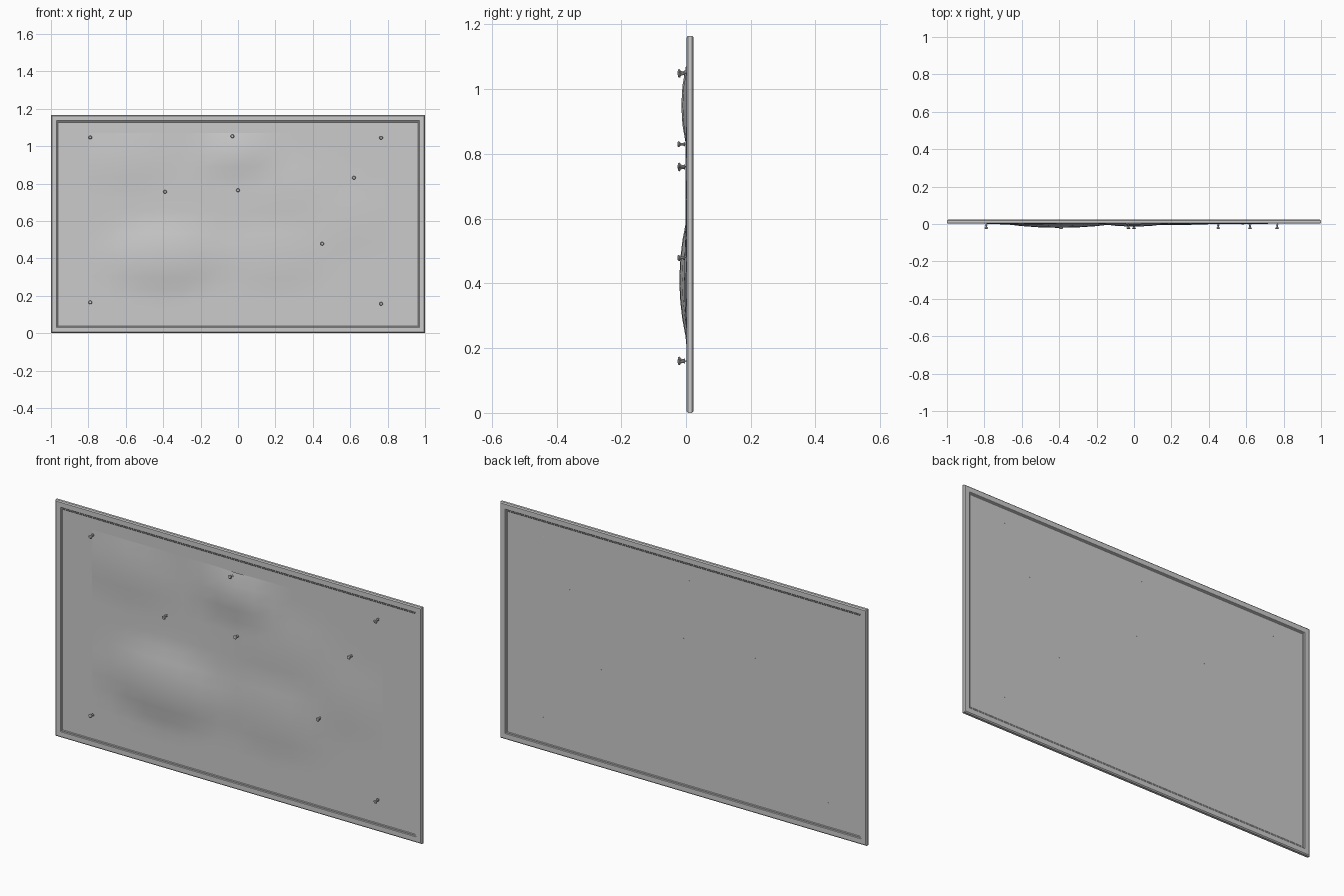
import bpy, bmesh, math
from mathutils import Vector, Matrix

old = bpy.data.objects.get("Cube")
if old:
    bpy.data.objects.remove(old)

WIDTH, HEIGHT = 2.0, 1.165
MID_Y = 0.0125

grey = bpy.data.materials.new("plain_grey")
grey.use_nodes = True
colour = (0.6, 0.6, 0.6, 1)
grey.diffuse_color = colour
grey.node_tree.nodes["Principled BSDF"].inputs["Base Color"].default_value = colour


def finish(name, bm, smooth=None):
    bmesh.ops.recalc_face_normals(bm, faces=bm.faces)
    mesh = bpy.data.meshes.new(name)
    bm.to_mesh(mesh)
    bm.free()
    mesh.materials.append(grey)
    obj = bpy.data.objects.new(name, mesh)
    bpy.context.collection.objects.link(obj)
    if smooth:
        bpy.ops.object.select_all(action='DESELECT')
        obj.select_set(True)
        bpy.context.view_layer.objects.active = obj
        bpy.ops.object.shade_smooth_by_angle(angle=math.radians(smooth))
    return obj


def bridge(bm, rings, closed):
    count = len(rings)
    for i in range(count if closed else count - 1):
        a, b = rings[i], rings[(i + 1) % count]
        for k in range(len(a)):
            n = (k + 1) % len(a)
            bm.faces.new((a[k], a[n], b[n], b[k]))


# Frame: moulded profile (inset, depth from the middle) carried round the board
half = [(0.0, 0.006), (0.005, 0.0105), (0.029, 0.0105), (0.032, 0.008), (0.036, 0.008), (0.04, 0.005)]
profile = [(i, -d) for i, d in half] + [(i, d) for i, d in reversed(half)]
bm = bmesh.new()
rings = []
for inset, depth in profile:
    x, lo, hi = WIDTH / 2 - inset, inset, HEIGHT - inset
    rings.append([bm.verts.new((px, MID_Y + depth, pz))
                  for px, pz in ((-x, lo), (x, lo), (x, hi), (-x, hi))])
bridge(bm, rings, True)
finish("frame", bm)

# Backing panel
bm = bmesh.new()
bmesh.ops.create_cube(bm, size=1, matrix=Matrix.Translation((0, MID_Y, HEIGHT / 2))
                      @ Matrix.Diagonal((WIDTH - 0.07, 0.012, HEIGHT - 0.07, 1)))
finish("panel", bm)

# Pinned sheet: a thin grid with soft bulges (x, z, reach x, reach z, height)
bulges = [(-0.4, 0.41, 0.33, 0.2, 0.025), (0.0, 0.95, 0.2, 0.14, 0.019),
          (0.2, 0.42, 0.3, 0.2, 0.010), (-0.6, 0.92, 0.25, 0.16, 0.008),
          (0.25, 0.75, 0.3, 0.2, 0.007), (0.55, 0.6, 0.25, 0.2, 0.006)]


def sheet_y(x, z):
    rise = 0.0
    for bx, bz, rx, rz, height in bulges:
        d = math.hypot((x - bx) / rx, (z - bz) / rz)
        if d < 1:
            rise = max(rise, height * (1 - d * d))
    return 0.0045 - rise


COLS, ROWS = 16, 16
bm = bmesh.new()
grid = []
for r in range(ROWS + 1):
    row = []
    for c in range(COLS + 1):
        u, v = c / COLS, r / ROWS
        x = -0.8 + 1.585 * u
        sag = 0.018 * math.sin(math.pi * u)
        z = 0.13 - sag + (0.94 + sag) * v
        row.append(bm.verts.new((x, sheet_y(x, z), z)))
    grid.append(row)
for r in range(ROWS):
    for c in range(COLS):
        bm.faces.new((grid[r][c], grid[r][c + 1], grid[r + 1][c + 1], grid[r + 1][c]))
finish("pinned_sheet", bm, 60)

# Push pins: turned profile (radius, distance out of the board)
pin_profile = [(0.0012, -0.018), (0.0015, 0.006), (0.007, 0.007), (0.007, 0.009),
               (0.004, 0.011), (0.0045, 0.02), (0.009, 0.023), (0.01, 0.026), (0.007, 0.029)]
pins = [(-0.79, 1.05, 8), (-0.03, 1.05, -6), (0.765, 1.05, 12), (0.62, 0.83, 0),
        (-0.39, 0.76, 10), (0.0, 0.76, -8), (0.45, 0.48, 4),
        (-0.79, 0.16, -10), (0.765, 0.16, 8)]
SIDES = 10
for number, (x, z, tilt) in enumerate(pins, 1):
    bm = bmesh.new()
    rings = []
    for radius, out in pin_profile:
        rings.append([bm.verts.new((radius * math.cos(a), -out, radius * math.sin(a)))
                      for a in (math.tau * k / SIDES for k in range(SIDES))])
    bridge(bm, rings, False)
    bm.faces.new(rings[0])
    bm.faces.new(rings[-1])
    pin = finish(f"push_pin_{number}", bm, 35)
    pin.location = Vector((x, 0.003, z))
    pin.rotation_euler.x = math.radians(tilt)
